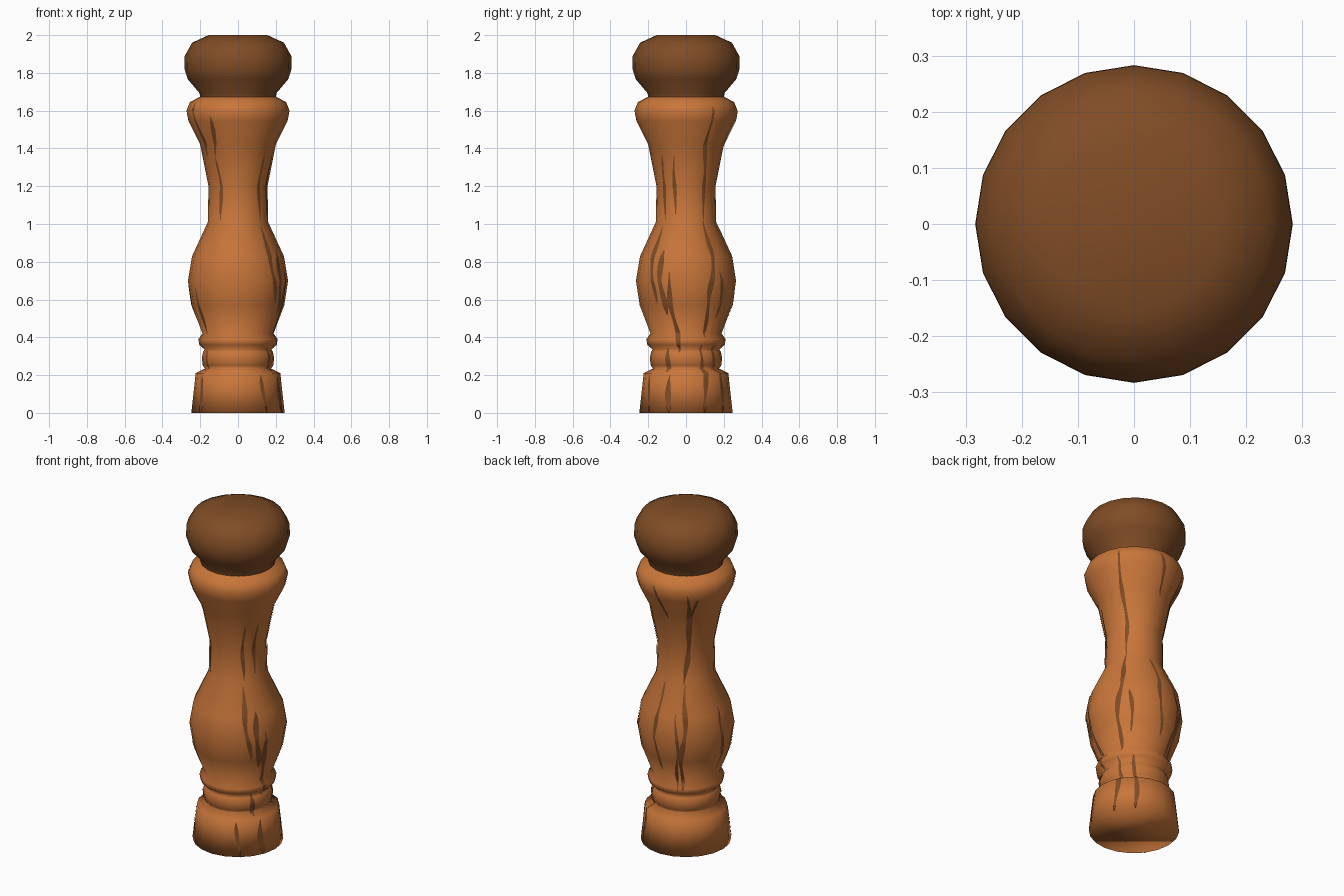
import bpy, bmesh, math

if "Cube" in bpy.data.objects:
    bpy.data.objects.remove(bpy.data.objects["Cube"])

SIDES = 20


def material(name, rgb):
    m = bpy.data.materials.new(name)
    m.diffuse_color = (*rgb, 1)
    m.use_nodes = True
    m.node_tree.nodes["Principled BSDF"].inputs["Base Color"].default_value = m.diffuse_color
    return m


light_wood = material("light wood", (0.58, 0.18, 0.042))
dark_wood = material("dark wood", (0.215, 0.073, 0.019))


def finish(bm, name, mat):
    for f in bm.faces:
        f.smooth = True
    me = bpy.data.meshes.new(name)
    bm.to_mesh(me)
    bm.free()
    me.materials.append(mat)
    ob = bpy.data.objects.new(name, me)
    bpy.context.collection.objects.link(ob)
    return ob


def polar(phi, r, z):
    # phi is measured from the front (-y) towards the right (+x)
    return (r * math.sin(phi), -r * math.cos(phi), z)


def lathe(name, profile, mat, close_bottom=False, close_top=False):
    bm = bmesh.new()
    rings = [[bm.verts.new(polar(2 * math.pi * i / SIDES, r, z)) for i in range(SIDES)]
             for r, z in profile]
    for a, b in zip(rings, rings[1:]):
        for i in range(SIDES):
            j = (i + 1) % SIDES
            bm.faces.new((a[i], a[j], b[j], b[i]))
    if close_bottom:
        bm.faces.new(rings[0][::-1])
    if close_top:
        bm.faces.new(rings[-1])
    return finish(bm, name, mat)


# Turned post: foot, two rings, belly, waist, flared collar
body = [(0.247, 0), (0.224, 0.21), (0.175, 0.235), (0.186, 0.25), (0.192, 0.29),
        (0.184, 0.325), (0.176, 0.335), (0.205, 0.36), (0.21, 0.39), (0.188, 0.42),
        (0.245, 0.57), (0.265, 0.70), (0.243, 0.83), (0.16, 1.01), (0.156, 1.20),
        (0.2, 1.42), (0.262, 1.545), (0.273, 1.60), (0.255, 1.645), (0.205, 1.672)]
lathe("post", body, light_wood, close_bottom=True)

# Rounded knob on its neck
knob = [(0.2, 1.66), (0.203, 1.692), (0.265, 1.765), (0.283, 1.82),
        (0.282, 1.89), (0.243, 1.96), (0.155, 2.0)]
lathe("knob", knob, dark_wood, close_top=True)


def surface_point(phi, z, lift=0.003):
    for (r0, z0), (r1, z1) in zip(body, body[1:]):
        if z <= z1:
            r = r0 + (r1 - r0) * (z - z0) / (z1 - z0)
            break
    step = 2 * math.pi / SIDES
    r *= math.cos(step / 2) / math.cos(phi % step - step / 2)
    return polar(phi, r + lift, z), r


# Wood grain streaks: bottom angle, top angle, bottom z, top z, half width
streaks = [
    (-33, -38, 1.02, 1.35, .009), (-38, -34, 1.35, 1.57, .011), (-60, -60, 1.36, 1.64, .014),
    (45, 46, 1.02, 1.36, .009), (50, 42, 0.58, 0.99, .013), (62, 58, 0.52, 0.86, .016),
    (-60, -58, 0.42, 0.66, .013), (-55, -55, 0.0, 0.2, .015), (36, 34, 0.0, 0.2, .010),
    (68, 68, 0.0, 0.2, .014), (58, 58, 0.22, 0.34, .014), (-60, -60, 0.22, 0.33, .014),
    (127, 120, 1.02, 1.62, .010), (118, 126, 0.4, 1.02, .013), (78, 68, 0.32, 0.75, .013),
    (68, 70, 1.05, 1.36, .009), (137, 135, 0.5, 0.75, .010), (116, 116, 0.0, 0.36, .012),
    (143, 141, 0.0, 0.36, .012), (213, 227, 1.0, 1.55, .014), (208, 215, 0.38, 1.0, .013),
    (218, 218, 1.36, 1.58, .012), (203, 203, 0.36, 0.85, .008), (265, 264, 0.48, 0.86, .010),
    (178, 172, 0.5, 1.0, .010), (188, 172, 1.4, 1.62, .010)]

bm = bmesh.new()
for k, (p0, p1, z0, z1, w) in enumerate(streaks):
    n = max(4, int((z1 - z0) / 0.035))
    heights = {z0 + (z1 - z0) * i / n for i in range(n + 1)}
    heights |= {z for _, z in body if z0 < z < z1}
    rows = []
    for z in sorted(heights):
        t = (z - z0) / (z1 - z0)
        phi = math.radians(p0 + (p1 - p0) * t + 2 * math.sin(17 * z + k))
        half = w * (0.2 + 0.8 * math.sin(math.pi * t) ** 0.5 if 0 < t < 1 else 0.2)
        half *= 1 + 0.3 * math.sin(29 * z + 2 * k)
        r = surface_point(phi, z)[1]
        rows.append([bm.verts.new(surface_point(phi + s * half / r, z)[0]) for s in (-1, 0, 1)])
    for a, b in zip(rows, rows[1:]):
        for i in range(2):
            bm.faces.new((a[i], a[i + 1], b[i + 1], b[i]))
finish(bm, "grain_streaks", dark_wood)
